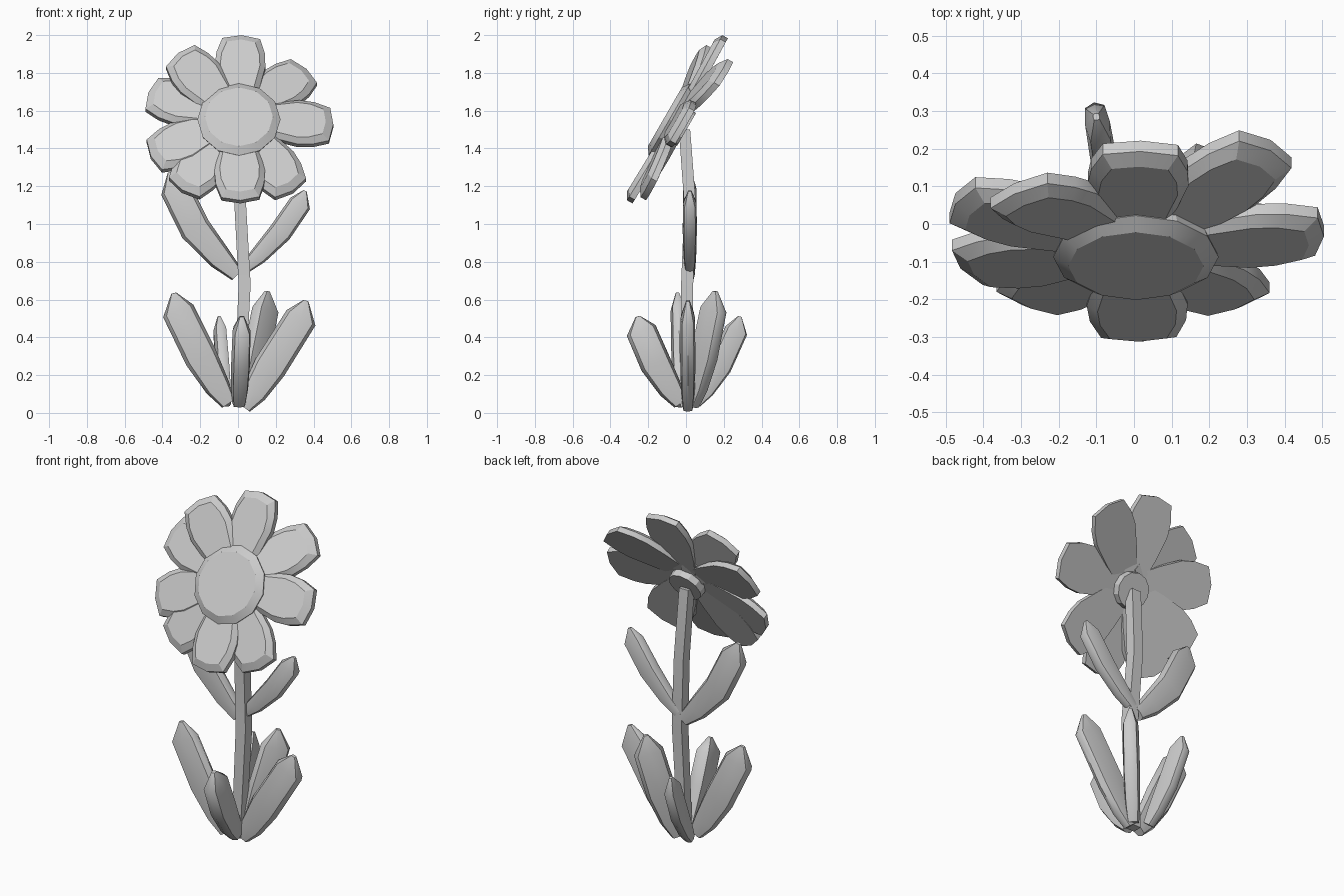
import bpy, bmesh, math
from mathutils import Vector, Matrix

if "Cube" in bpy.data.objects:
    bpy.data.objects.remove(bpy.data.objects["Cube"])


def loft(name, rings, smooth=38):
    """Skin a list of equal-length point rings and cap both ends."""
    bm = bmesh.new()
    vs = [[bm.verts.new(p) for p in r] for r in rings]
    n = len(vs[0])
    for a, b in zip(vs, vs[1:]):
        for i in range(n):
            j = (i + 1) % n
            bm.faces.new((a[i], a[j], b[j], b[i]))
    bm.faces.new(vs[0][::-1])
    bm.faces.new(vs[-1])
    bmesh.ops.recalc_face_normals(bm, faces=bm.faces)
    me = bpy.data.meshes.new(name)
    bm.to_mesh(me)
    bm.free()
    ob = bpy.data.objects.new(name, me)
    bpy.context.collection.objects.link(ob)
    bpy.ops.object.select_all(action='DESELECT')
    ob.select_set(True)
    bpy.context.view_layer.objects.active = ob
    bpy.ops.object.shade_smooth_by_angle(angle=math.radians(smooth))
    return ob


# Head frame: local x/y lie in the flower plane, local z points forward and up
TILT = math.radians(60)
HEAD = Matrix.Translation((0, -0.055, 1.56)) @ Matrix.Rotation(TILT, 4, 'X')


def petal(name, angle, tip, size=1.0):
    """Bevelled petal; tip = how far the end leans forward of the head plane."""
    half = [(0.06, 0.07), (0.18, 0.105), (0.32, 0.134), (0.40, 0.128), (0.485, 0.1)]
    inner = [(0.06, 0.045), (0.18, 0.078), (0.31, 0.105), (0.38, 0.10), (0.45, 0.075)]
    outer_end, inner_end = (0.505, 0), (0.465, 0)

    def ring(pts, end, d):
        line = [(u, -w) for u, w in pts] + [end] + [(u, w) for u, w in pts[::-1]]
        rot = Matrix.Rotation(math.radians(angle), 4, 'Z')
        out = []
        for u, w in line:
            lean = -0.01 + (tip + 0.01) * (u - 0.1) / 0.4
            out.append(HEAD @ rot @ Vector((u * size, w, d + lean)))
        return out
    loft(name, [ring(half, outer_end, -0.028), ring(half, outer_end, 0.005),
                ring(inner, inner_end, 0.03)], 25)


# Nine petals: angle, lean and optional length factor of each
petals = [(88, 0.0), (131, 0.05, 0.96), (160, -0.03), (204, -0.05), (234, -0.055),
          (271.5, 0.0), (305, -0.055), (358, -0.04), (44, -0.09)]
for i, spec in enumerate(petals):
    petal(f"petal_{i + 1}", *spec)


def disc(name, steps, sides):
    rings = [[HEAD @ Vector((0.005 + r * math.cos(2 * math.pi * k / sides),
                             -0.022 + r * math.sin(2 * math.pi * k / sides), d))
              for k in range(sides)] for r, d in steps]
    loft(name, rings, 22)


# Flower centre and the receptacle behind it
disc("flower_centre", [(0.2, -0.03), (0.22, 0.025), (0.18, 0.053)], 12)
disc("receptacle", [(0.1, -0.08), (0.105, -0.02)], 12)

# Bent square stem: centre and half width
stem_path = [(0.005, 0.0, 0.03, 0.028), (0.035, 0.006, 0.68, 0.032),
             (0.012, 0.022, 1.1, 0.031), (0.0, -0.008, 1.5, 0.03)]
loft("stem", [[(x + r * i, y + r * j, z) for i, j in ((-1, -1), (1, -1), (1, 1), (-1, 1))]
              for x, y, z, r in stem_path], 30)


def rounded(v):
    """Boxier than a circle: pushes a cosine or sine outward."""
    return math.copysign(abs(v) ** 0.65, v) if abs(v) > 1e-6 else 0.0


def leaf(name, base, tip, width=0.18, thick=0.08, bow=(0.5, 0.41)):
    """Thick bent blade, wide in its own bending plane, with a blunt pointed end."""
    base, tip = Vector(base), Vector(tip)
    flat = Vector((tip.x - base.x, tip.y - base.y, 0))
    reach, rise = flat.length, tip.z - base.z
    out = flat.normalized()
    side = Vector((-out.y, out.x, 0))
    # fractions of reach and rise, width and thickness factors
    spine = [(0, 0, 0.45, 0.7), (bow[0] * 0.4, bow[1] * 0.36, 0.75, 0.9),
             (bow[0], bow[1], 0.98, 1.0), (0.92, 0.83, 0.96, 0.95), (1.0, 0.99, 0.15, 0.25)]
    pts = [base + out * reach * a + Vector((0, 0, rise * b)) for a, b, _, _ in spine]
    rings = []
    for i, p in enumerate(pts):
        t = (pts[min(i + 1, 4)] - pts[max(i - 1, 0)]).normalized()
        across = t.cross(side).normalized()
        w, h = width / 2 * spine[i][2], thick / 2 * spine[i][3]
        rings.append([p + across * w * rounded(math.cos(math.tau * k / 8))
                      + side * h * rounded(math.sin(math.tau * k / 8)) for k in range(8)])
    loft(name, rings, 50)


# Leaves on the stem
leaf("stem_leaf_left", (-0.005, 0.02, 0.73), (-0.36, 0.02, 1.28), 0.17, 0.075, (0.62, 0.44))
leaf("stem_leaf_right", (0.03, 0.02, 0.76), (0.355, 0.02, 1.18), 0.125, 0.075, (0.6, 0.47))

# Ring of leaves at the ground
leaf("base_leaf_left", (-0.05, -0.03, 0.05), (-0.34, -0.045, 0.64), 0.18)
leaf("base_leaf_right", (0.03, 0.01, 0.03), (0.36, 0.01, 0.6), 0.18, 0.08, (0.42, 0.37))
leaf("base_leaf_front", (0.005, -0.03, 0.05), (0.02, -0.255, 0.515), 0.17, 0.1, (0.58, 0.45))
leaf("base_leaf_back_right", (0.03, 0.03, 0.04), (0.155, 0.155, 0.65), 0.17, 0.09, (0.52, 0.42))
leaf("base_leaf_back", (-0.06, 0.05, 0.05), (-0.1, 0.285, 0.515), 0.13, 0.07, (0.55, 0.42))
